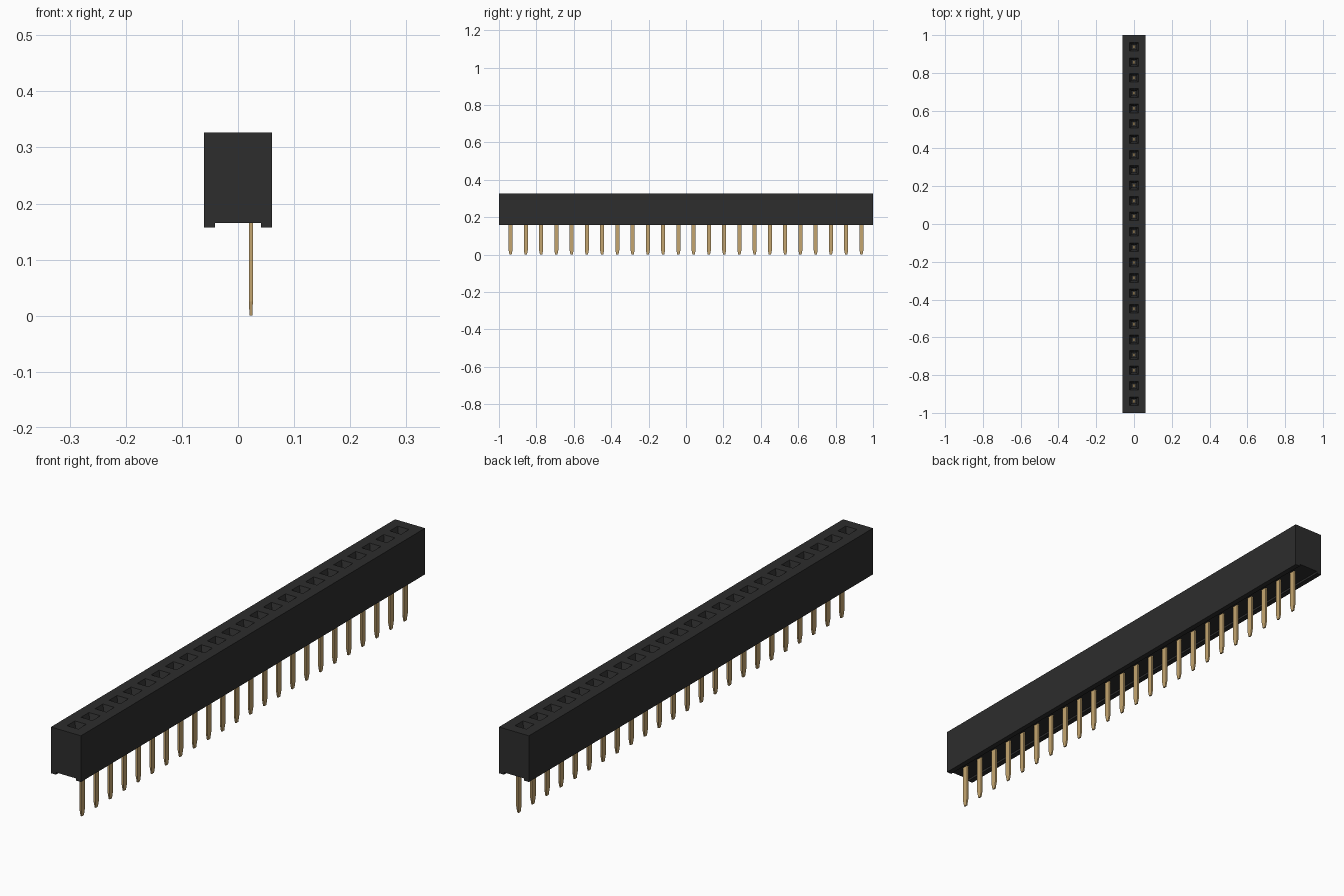
import bpy, bmesh
from mathutils import Vector

if "Cube" in bpy.data.objects:
    bpy.data.objects.remove(bpy.data.objects["Cube"])

COUNT, FIRST = 24, 0.938
PITCH = 2 * FIRST / (COUNT - 1)
YS = [-FIRST + i * PITCH for i in range(COUNT)]
HOLE = 0.023                      # half width of a socket opening
TOP, SEAT, FOOT = 0.327, 0.165, 0.157


def material(name, rgb):
    m = bpy.data.materials.new(name)
    m.use_nodes = True
    m.diffuse_color = (*rgb, 1)
    m.node_tree.nodes["Principled BSDF"].inputs["Base Color"].default_value = (*rgb, 1)
    return m


black = material("black plastic", (0.026, 0.026, 0.026))
gold = material("gold metal", (0.56, 0.38, 0.16))


def finish(name, bm, mat):
    bmesh.ops.recalc_face_normals(bm, faces=bm.faces)
    me = bpy.data.meshes.new(name)
    bm.to_mesh(me)
    bm.free()
    me.materials.append(mat)
    ob = bpy.data.objects.new(name, me)
    bpy.context.collection.objects.link(ob)
    return ob


def loft(bm, rings):
    """Skin a list of equal-length closed rings and cap both ends."""
    loops = [[bm.verts.new(p) for p in r] for r in rings]
    n = len(loops[0])
    for a, b in zip(loops, loops[1:]):
        for i in range(n):
            j = (i + 1) % n
            bm.faces.new((a[i], a[j], b[j], b[i]))
    bm.faces.new(loops[0])
    bm.faces.new(loops[-1])


# Housing: a grooved profile swept along y, with a station at each socket edge
profile = [(-0.061, FOOT), (-0.041, FOOT), (-0.041, SEAT), (0.041, SEAT),
           (0.041, FOOT), (0.061, FOOT), (0.061, TOP), (HOLE, TOP),
           (-HOLE, TOP), (-0.061, TOP)]
stations = [-1] + [y + s for y in YS for s in (-HOLE, HOLE)] + [1]
bm = bmesh.new()
loft(bm, [[(x, y, z) for x, z in profile] for y in stations])
bmesh.ops.recalc_face_normals(bm, faces=bm.faces)

# Sockets: sloped funnel, then a straight shaft
def is_socket(f):
    c = f.calc_center_median()
    return (c.z > TOP - 0.001 and abs(c.x) < 0.001
            and min(abs(c.y - y) for y in YS) < 0.002)

sockets = [f for f in bm.faces if is_socket(f)]
bmesh.ops.inset_individual(bm, faces=sockets, thickness=0.011, depth=-0.03,
                           use_even_offset=True)
for f in bmesh.ops.extrude_discrete_faces(bm, faces=sockets)["faces"]:
    bmesh.ops.translate(bm, verts=f.verts, vec=Vector((0, 0, -0.08)))
finish("housing", bm, black)


# Pins: flat stamped strips with tapered tips
def ring(x, y, z, hx, hy):
    return [(x - hx, y - hy, z), (x + hx, y - hy, z),
            (x + hx, y + hy, z), (x - hx, y + hy, z)]

bm = bmesh.new()
for y in YS:
    loft(bm, [ring(0.023, y, 0.0, 0.0025, 0.006),
              ring(0.023, y, 0.025, 0.0035, 0.011),
              ring(0.023, y, SEAT + 0.005, 0.0035, 0.011)])
finish("pins", bm, gold)

# Contacts: small blades seen inside the sockets
bm = bmesh.new()
for y in YS:
    loft(bm, [ring(0, y, 0.21, 0.005, 0.009), ring(0, y, 0.27, 0.005, 0.009)])
finish("contacts", bm, gold)
